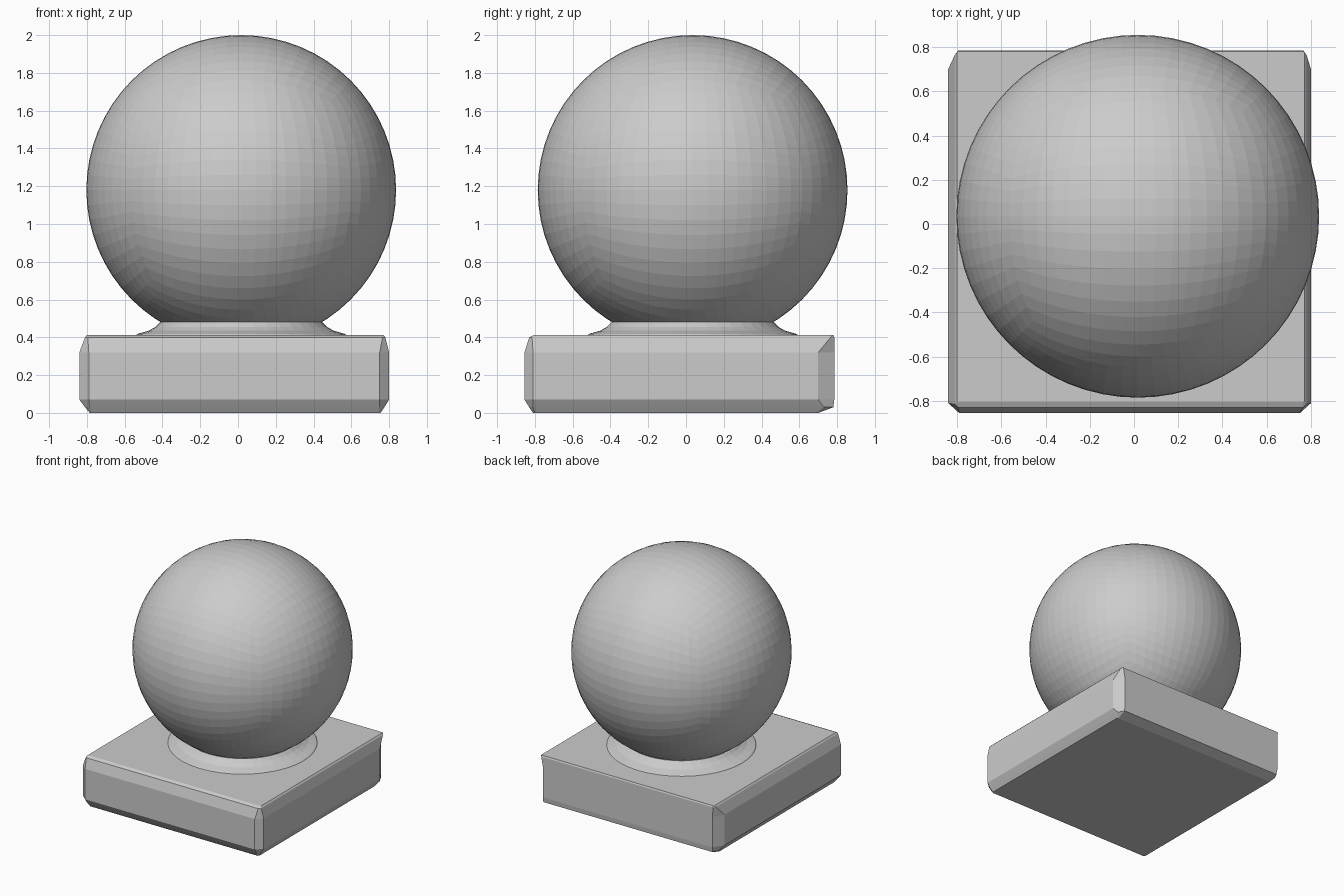
import bpy, bmesh
from mathutils import Vector
from math import cos, sin, tau

cube = bpy.data.objects.get("Cube")
if cube:
    bpy.data.objects.remove(cube)

stone = bpy.data.materials.new("grey_stone")
stone.use_nodes = True
GREY = (0.6, 0.6, 0.6, 1)
stone.diffuse_color = GREY
stone.node_tree.nodes["Principled BSDF"].inputs["Base Color"].default_value = GREY

CENTRE = Vector((0.017, 0.035, 1.18))
RADIUS = 0.82
NECK_Z = 0.48


def finish(name, bm):
    bmesh.ops.recalc_face_normals(bm, faces=bm.faces)
    mesh = bpy.data.meshes.new(name)
    bm.to_mesh(mesh)
    bm.free()
    mesh.materials.append(stone)
    obj = bpy.data.objects.new(name, mesh)
    bpy.context.collection.objects.link(obj)
    return obj


def loft(name, rings):
    """Skin a stack of equal-length point rings and cap both ends."""
    bm = bmesh.new()
    loops = [[bm.verts.new(p) for p in ring] for ring in rings]
    n = len(loops[0])
    for low, high in zip(loops, loops[1:]):
        for i in range(n):
            j = (i + 1) % n
            bm.faces.new((low[i], low[j], high[j], high[i]))
    bm.faces.new(loops[0])
    bm.faces.new(loops[-1])
    return finish(name, bm)


def plinth_ring(z, x0, x1, y0, y1, cx, cf, cb):
    """Rectangle with chamfered corners: cx along x, cf and cb along y."""
    return [(x0 + cx, y0, z), (x1 - cx, y0, z), (x1, y0 + cf, z), (x1, y1 - cb, z),
            (x1 - cx, y1, z), (x0 + cx, y1, z), (x0, y1 - cb, z), (x0, y0 + cf, z)]


def circle(z, r, n=40):
    return [(CENTRE.x + r * cos(tau * i / n), CENTRE.y + r * sin(tau * i / n), z)
            for i in range(n)]


# Square plinth with chamfered edges
loft("plinth", [
    plinth_ring(0, -0.785, 0.755, -0.81, 0.70, 0.01, 0.01, 0.01),
    plinth_ring(0.03, -0.81, 0.775, -0.83, 0.78, 0.025, 0.02, 0.05),
    plinth_ring(0.07, -0.84, 0.80, -0.855, 0.785, 0.05, 0.045, 0.085),
    plinth_ring(0.32, -0.84, 0.80, -0.855, 0.785, 0.05, 0.045, 0.085),
    plinth_ring(0.40, -0.81, 0.78, -0.83, 0.785, 0.015, 0.015, 0.02),
    plinth_ring(0.412, -0.80, 0.77, -0.805, 0.78, 0.005, 0.005, 0.005),
])

# Flared collar between plinth and ball
loft("collar", [circle(0.40, 0.57), circle(0.418, 0.55), circle(0.435, 0.49),
                circle(0.455, 0.455), circle(NECK_Z, 0.43)])

# Ball: faceted sphere made from a gridded cube, cut flat where it meets the collar
bm = bmesh.new()
bmesh.ops.create_cube(bm, size=2)
bmesh.ops.subdivide_edges(bm, edges=bm.edges, cuts=15, use_grid_fill=True)
for v in bm.verts:
    # even out the grid spacing before projecting on to the sphere
    v.co = Vector([sin(c * tau / 8) / cos(c * tau / 8) for c in v.co]).normalized()
    v.co = CENTRE + v.co * RADIUS
cut = bmesh.ops.bisect_plane(bm, geom=bm.verts[:] + bm.edges[:] + bm.faces[:],
                             plane_co=(0, 0, NECK_Z), plane_no=(0, 0, -1), clear_outer=True)
bmesh.ops.holes_fill(bm, edges=[e for e in bm.edges if e.is_boundary])
finish("ball", bm)
